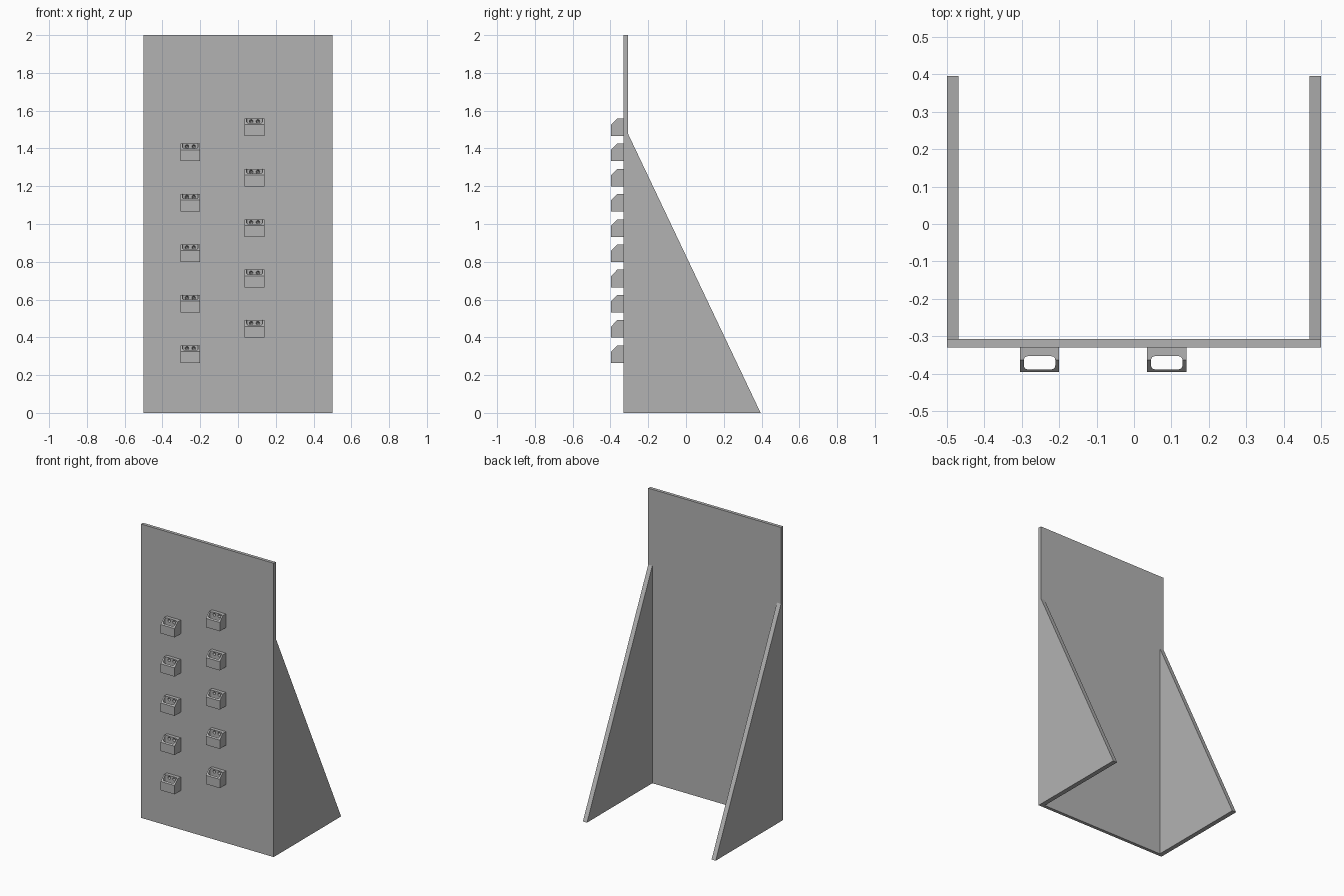
import bpy, bmesh, math
from mathutils import Matrix

cube = bpy.data.objects.get("Cube")
if cube:
    bpy.data.objects.remove(cube, do_unlink=True)

grey = bpy.data.materials.new("plain grey")
grey.use_nodes = True
COLOUR = (0.45, 0.45, 0.45, 1)
grey.diffuse_color = COLOUR
grey.node_tree.nodes["Principled BSDF"].inputs["Base Color"].default_value = COLOUR


def add(name, mesh, location=(0, 0, 0)):
    obj = bpy.data.objects.new(name, mesh)
    obj.location = location
    bpy.context.collection.objects.link(obj)
    return obj


def prism(name, points, along):
    """Extrude a closed outline by the vector `along`."""
    bm = bmesh.new()
    face = bm.faces.new([bm.verts.new(p) for p in points])
    top = bmesh.ops.extrude_face_region(bm, geom=[face])["geom"]
    verts = [g for g in top if isinstance(g, bmesh.types.BMVert)]
    bmesh.ops.translate(bm, verts=verts, vec=along)
    bmesh.ops.recalc_face_normals(bm, faces=bm.faces[:])
    mesh = bpy.data.meshes.new(name)
    bm.to_mesh(mesh)
    bm.free()
    mesh.materials.append(grey)
    return mesh


FRONT, BACK = -0.33, -0.308

# Upright board
add("front_board", prism("front_board",
    [(-0.5, FRONT, 0), (0.5, FRONT, 0), (0.5, BACK, 0), (-0.5, BACK, 0)], (0, 0, 2)))

# Triangular side supports
for name, x in (("right_support", -0.5), ("left_support", 0.469)):
    add(name, prism(name, [(x, BACK, 0), (x, 0.395, 0), (x, BACK, 1.48)], (0.031, 0, 0)))

# Foothold: block with a sloped front top, local origin at its back bottom centre
W, D, H = 0.105, 0.066, 0.093
block = add("foothold", prism("foothold",
    [(-W / 2, 0, 0), (-W / 2, -D, 0), (-W / 2, -D, 0.06),
     (-W / 2, -0.034, H), (-W / 2, 0, H)], (W, 0, 0)))

# Rounded slot running from top to bottom
slot = []
R = 0.01
for i, (sx, sy) in enumerate(((1, 1), (-1, 1), (-1, -1), (1, -1))):
    for k in range(5):
        a = math.radians(90 * i + 22.5 * k)
        slot.append((sx * 0.032 + R * math.cos(a), -0.041 + sy * 0.0075 + R * math.sin(a), -0.02))
cutters = [add("slot_cutter", prism("slot_cutter", slot, (0, 0, 0.14)))]

# Pair of countersunk screw holes in the back wall
for x in (-0.018, 0.018):
    bm = bmesh.new()
    bmesh.ops.create_cone(bm, cap_ends=True, segments=16, radius1=0.004, radius2=0.0105,
                          depth=0.024,
                          matrix=Matrix.Translation((x, -0.0135, 0.077)) @ Matrix.Rotation(math.pi / 2, 4, "X"))
    mesh = bpy.data.meshes.new("screw_hole_cutter")
    bm.to_mesh(mesh)
    bm.free()
    mesh.materials.append(grey)
    cutters.append(add("screw_hole_cutter", mesh))

for cutter in cutters:
    cutter.hide_render = True
    mod = block.modifiers.new("cut", "BOOLEAN")
    mod.operation, mod.solver, mod.object = "DIFFERENCE", "EXACT", cutter

# Bake the cuts, then place two staggered columns
bpy.context.view_layer.update()
graph = bpy.context.evaluated_depsgraph_get()
foothold = bpy.data.meshes.new_from_object(block.evaluated_get(graph))
for obj in cutters + [block]:
    bpy.data.objects.remove(obj, do_unlink=True)
for side, x, z in (("right", -0.2525, 0.265), ("left", 0.0875, 0.398)):
    for i in range(5):
        add(f"{side}_foothold_{i + 1}", foothold, (x, FRONT, z + 0.267 * i))
